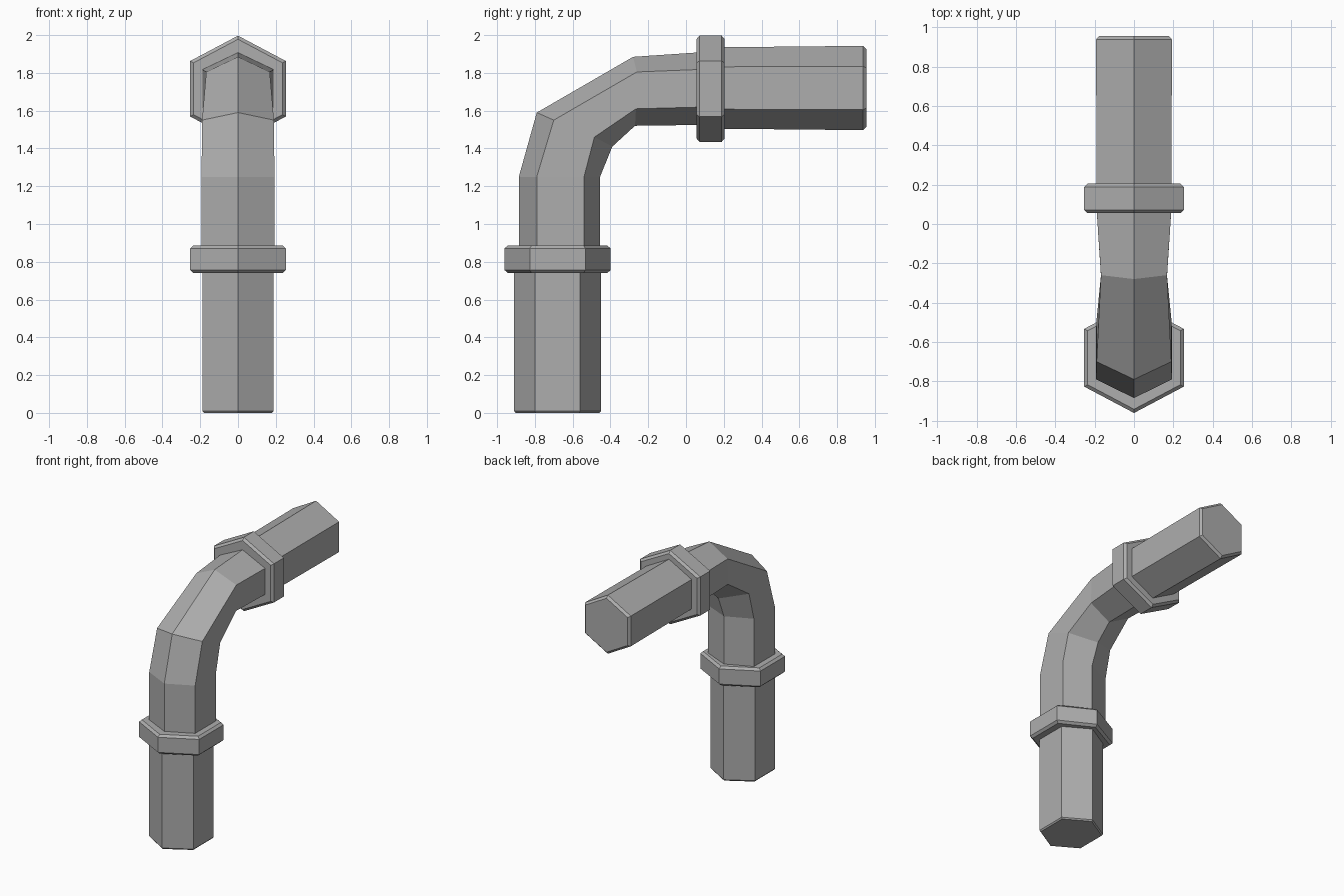
import bpy, bmesh

if "Cube" in bpy.data.objects:
    bpy.data.objects.remove(bpy.data.objects["Cube"])

metal = bpy.data.materials.new("pipe grey")
metal.diffuse_color = (0.42, 0.42, 0.42, 1)
metal.use_nodes = True
metal.node_tree.nodes["Principled BSDF"].inputs["Base Color"].default_value = metal.diffuse_color


def ring(outer, upper, lower, inner, w):
    """Six-sided section from four (y, z) profile points and a half width."""
    return [(0, *outer), (w, *upper), (w, *lower), (0, *inner), (-w, *lower), (-w, *upper)]


def upright(z, r, s, w, y=-0.68):
    return ring((y - r, z), (y - s, z), (y + s, z), (y + r, z), w)


def level(y, r, s, w, z=1.72):
    return ring((y, z + r), (y, z + s), (y, z - s), (y, z - r), w)


def loft(name, rings):
    """Skin a list of six-sided sections and cap both ends."""
    bm = bmesh.new()
    loops = [[bm.verts.new(p) for p in r] for r in rings]
    for a, b in zip(loops, loops[1:]):
        for i in range(6):
            j = (i + 1) % 6
            bm.faces.new((a[i], a[j], b[j], b[i]))
    bm.faces.new(loops[0])
    bm.faces.new(loops[-1])
    bmesh.ops.recalc_face_normals(bm, faces=bm.faces)
    mesh = bpy.data.meshes.new(name)
    bm.to_mesh(mesh)
    bm.free()
    mesh.materials.append(metal)
    ob = bpy.data.objects.new(name, mesh)
    bpy.context.collection.objects.link(ob)


def collar(name, section, start, end, centre):
    """Hexagonal band with chamfered rims."""
    big, small, c = (0.281, 0.147, 0.253), (0.262, 0.137, 0.236), 0.016
    loft(name, [section(start, *small, centre), section(start + c, *big, centre),
                section(end - c, *big, centre), section(end, *small, centre)])


# straight pipes with slightly chamfered open ends
loft("lower_pipe", [upright(0, 0.222, 0.116, 0.18), upright(0.01, 0.23, 0.12, 0.188),
                    upright(0.80, 0.23, 0.12, 0.188)])
loft("upper_pipe", [level(0.12, 0.215, 0.112, 0.19), level(0.938, 0.223, 0.115, 0.193),
                    level(0.955, 0.205, 0.106, 0.178)])

# faceted elbow between the collars
loft("elbow", [
    ring((-0.885, 0.80), (-0.79, 0.80), (-0.54, 0.80), (-0.455, 0.80), 0.193),
    ring((-0.885, 1.25), (-0.79, 1.25), (-0.54, 1.25), (-0.455, 1.25), 0.193),
    ring((-0.79, 1.59), (-0.70, 1.55), (-0.485, 1.46), (-0.39, 1.41), 0.19),
    ring((-0.28, 1.885), (-0.26, 1.805), (-0.265, 1.61), (-0.27, 1.52), 0.168),
    ring((0.12, 1.912), (0.12, 1.82), (0.12, 1.62), (0.12, 1.525), 0.193),
])

# joint collars
collar("lower_collar", upright, 0.74, 0.887, -0.68)
collar("upper_collar", level, 0.055, 0.205, 1.716)
